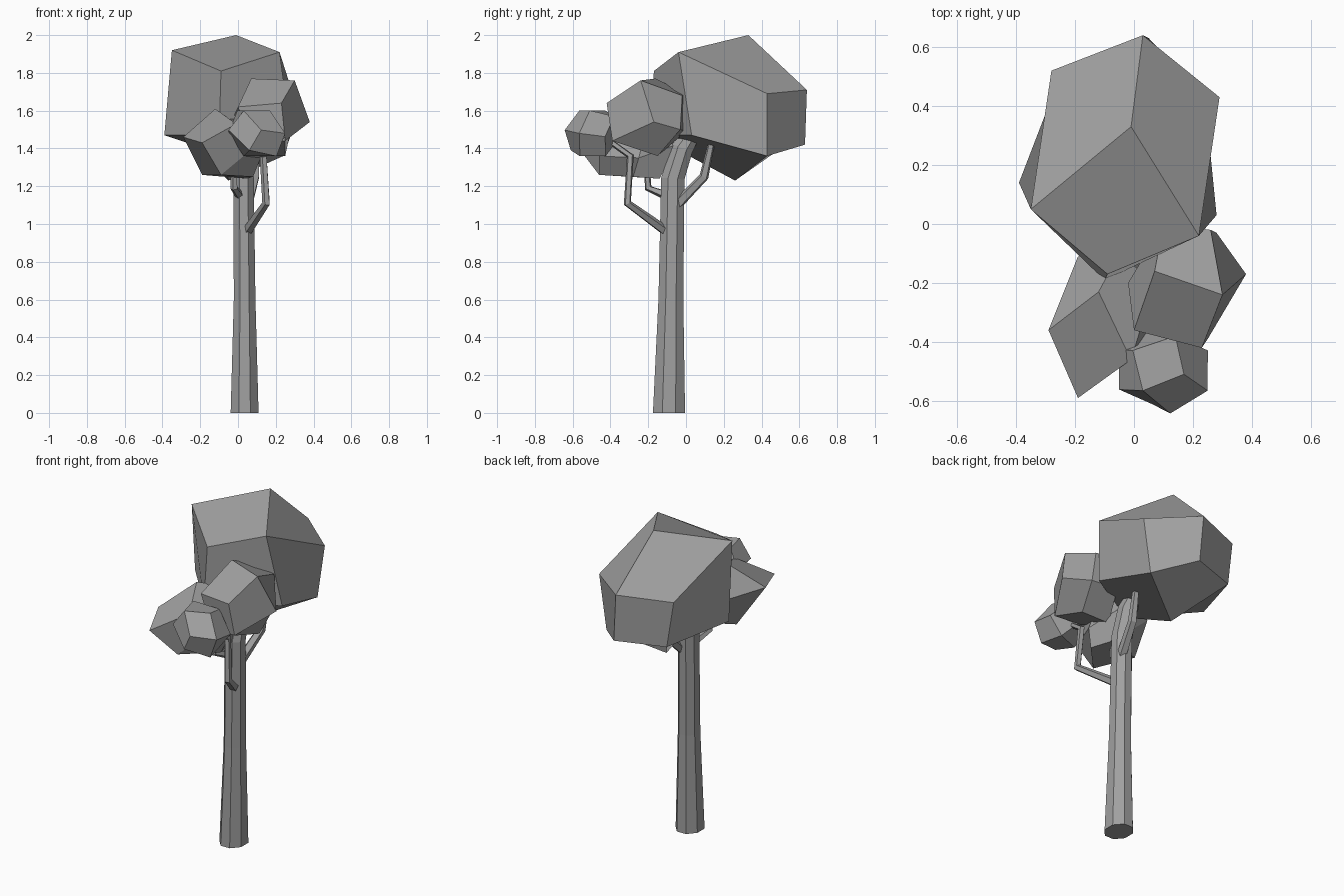
import bpy, bmesh, math
from itertools import product
from mathutils import Vector

cube = bpy.data.objects.get("Cube")
if cube:
    bpy.data.objects.remove(cube, do_unlink=True)

grey = bpy.data.materials.new("plain_grey")
grey.use_nodes = True
colour = (0.35, 0.35, 0.35, 1)
grey.diffuse_color = colour
grey.node_tree.nodes["Principled BSDF"].inputs["Base Color"].default_value = colour


def finish(name, bm):
    """Turn a bmesh into a flat shaded grey object."""
    bmesh.ops.recalc_face_normals(bm, faces=bm.faces[:])
    mesh = bpy.data.meshes.new(name)
    bm.to_mesh(mesh)
    bm.free()
    mesh.materials.append(grey)
    obj = bpy.data.objects.new(name, mesh)
    bpy.context.collection.objects.link(obj)
    return obj


def clump(name, tips, corners):
    """Twelve-sided foliage: six tips (plus and minus end of each axis) and
    eight corners, in the order of product((1, -1), repeat=3)."""
    bm = bmesh.new()
    tip_keys = product(range(3), (1, -1))
    corner_keys = product((1, -1), repeat=3)
    tip = {key: bm.verts.new(p) for key, p in zip(tip_keys, tips)}
    corner = {key: bm.verts.new(p) for key, p in zip(corner_keys, corners)}
    for a, b in ((0, 1), (1, 2), (2, 0)):
        other = 3 - a - b
        for sa, sb in product((1, -1), repeat=2):
            signs = [0, 0, 0]
            signs[a], signs[b] = sa, sb
            ends = []
            for so in (1, -1):
                signs[other] = so
                ends.append(corner[tuple(signs)])
            bm.faces.new((tip[a, sa], ends[0], tip[b, sb], ends[1]))
    return finish(name, bm)


def even_clump(name, centre, axes):
    """Point-symmetric clump from a centre and three half axes."""
    centre = Vector(centre)
    axes = [Vector(a) for a in axes]
    tips = [centre + a * s for a in axes for s in (1, -1)]
    corners = []
    for signs in product((1, -1), repeat=3):
        reach = sum((a * s for a, s in zip(axes, signs)), Vector())
        corners.append(centre + reach / math.sqrt(3))
    return clump(name, tips, corners)


def limb(name, path, radii, sides, depth=1.0):
    """Faceted tube that follows a path, with a radius for each point."""
    bm = bmesh.new()
    points = [Vector(p) for p in path]
    rings = []
    for i, (p, r) in enumerate(zip(points, radii)):
        before, after = points[max(i - 1, 0)], points[min(i + 1, len(points) - 1)]
        along = Vector((0, 0, 1)) if p.z == 0 else (after - before).normalized()
        turn = Vector((0, 0, 1)).rotation_difference(along)
        ring = []
        for k in range(sides):
            angle = math.tau * (k + 0.5) / sides
            offset = Vector((r * math.cos(angle), r * depth * math.sin(angle), 0))
            ring.append(bm.verts.new(p + turn @ offset))
        rings.append(ring)
    for low, high in zip(rings, rings[1:]):
        for k in range(sides):
            n = (k + 1) % sides
            bm.faces.new((low[k], low[n], high[n], high[k]))
    bm.faces.new(rings[0])
    bm.faces.new(rings[-1])
    return finish(name, bm)


# Trunk, bending back into the crown
limb("trunk",
     [(.035, -.09, 0), (.035, -.08, .6), (.03, -.07, 1.24), (.03, -.02, 1.4), (.02, .04, 1.49)],
     [.08, .062, .058, .054, .04], 8, depth=1.15)

# Thin side branches
limb("front_branch",
     [(.04, -.09, .95), (.15, -.31, 1.11), (.135, -.295, 1.36), (.11, -.42, 1.45)],
     [.028, .022, .02, .016], 5)
limb("back_branch",
     [(.05, -.05, 1.1), (.09, .095, 1.25), (.1, .14, 1.45)],
     [.03, .026, .018], 5)
limb("side_branch",
     [(.01, -.1, 1.15), (-.02, -.2, 1.19), (-.02, -.21, 1.34)],
     [.026, .02, .016], 5)

# Large uneven crown at the back
clump("main_crown",
      [(.22, -.04, 1.91), (-.24, .53, 1.42), (-.35, .05, 1.92),
       (.24, .43, 1.36), (.03, .64, 1.71), (-.1, -.19, 1.47)],
      [(-.01, .33, 2), (-.09, -.17, 1.81), (.29, .43, 1.69), (.28, .03, 1.47),
       (-.28, .52, 1.7), (-.39, .14, 1.47), (.05, .63, 1.42), (-.05, .26, 1.23)])

# Smaller clumps at the front
clump("left_clump",
      [(.3, -.24, 1.76), (.06, -.15, 1.36), (0, -.36, 1.62),
       (.28, -.03, 1.5), (.25, -.39, 1.44), (.1, 0, 1.69)],
      [(.23, -.42, 1.64), (.07, -.16, 1.77), (.38, -.17, 1.54), (.26, -.02, 1.68),
       (.07, -.37, 1.44), (-.02, -.2, 1.58), (.25, -.15, 1.36), (.12, 0, 1.49)])
clump("right_clump",
      [(-.29, -.36, 1.46), (.12, -.25, 1.35), (-.01, -.46, 1.53),
       (.05, -.14, 1.24), (-.05, -.1, 1.56), (-.09, -.46, 1.26)],
      [(-.12, -.23, 1.61), (-.19, -.59, 1.43), (-.19, -.11, 1.45), (-.19, -.22, 1.26),
       (.07, -.2, 1.55), (.03, -.46, 1.36), (.05, -.05, 1.42), (.08, -.28, 1.25)])
even_clump("front_clump", (.1, -.495, 1.48),
           [(-.07, -.07, .12), (.15, -.07, 0), (.04, .115, .09)])
